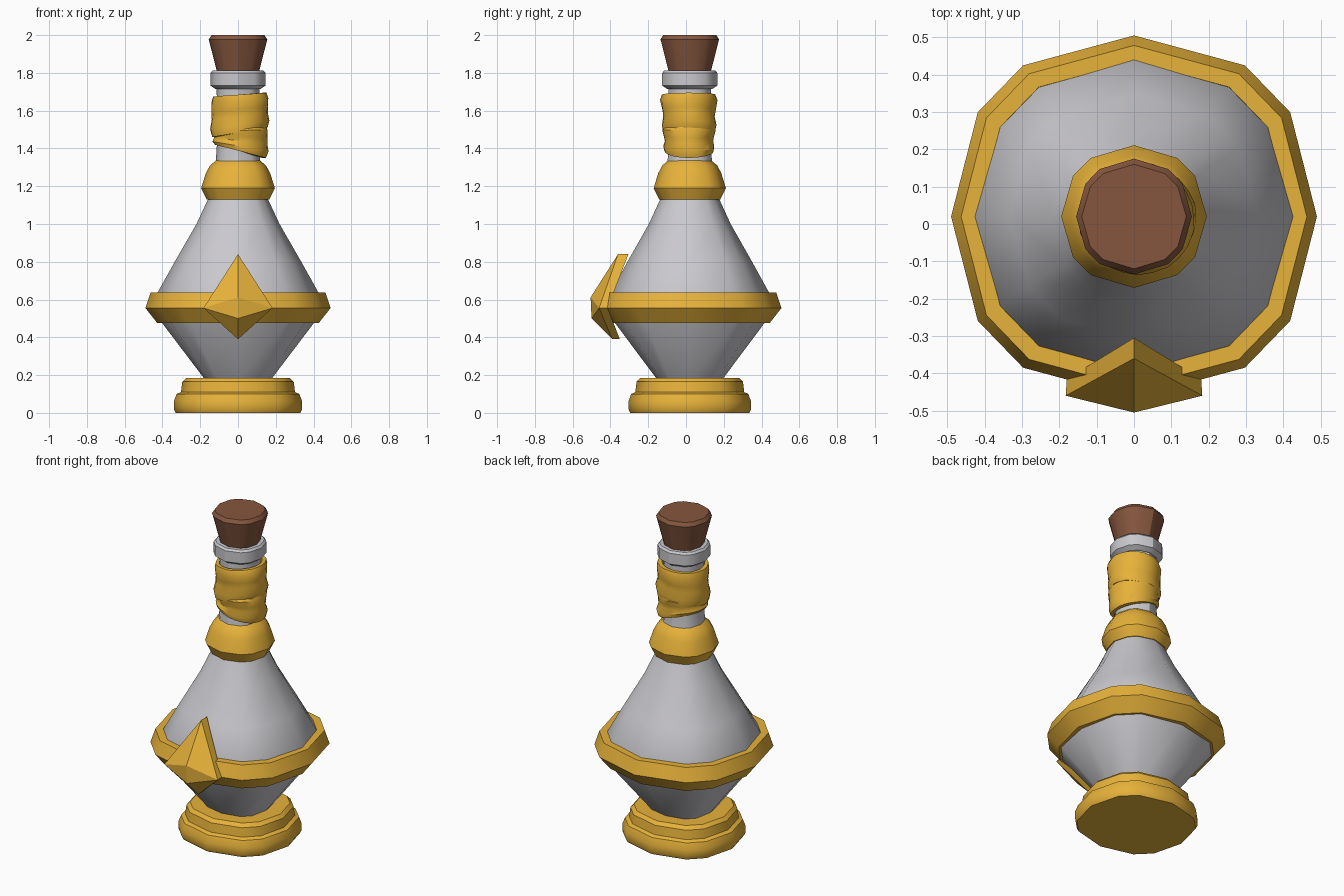
import bpy, bmesh, math, random
from mathutils import Vector

cube = bpy.data.objects.get("Cube")
if cube:
    bpy.data.objects.remove(cube, do_unlink=True)
random.seed(4)
AXIS_Y = 0.02


def material(name, rgb):
    m = bpy.data.materials.new(name)
    m.use_nodes = True
    col = (*rgb, 1.0)
    m.diffuse_color = col
    m.node_tree.nodes["Principled BSDF"].inputs["Base Color"].default_value = col
    return m


gold = material("gold", (0.80, 0.445, 0.042))
glass = material("pale_grey_glass", (0.59, 0.58, 0.61))
cork_brown = material("cork_brown", (0.235, 0.093, 0.048))


def finish(name, bm, mat, smooth=True):
    bmesh.ops.recalc_face_normals(bm, faces=bm.faces)
    me = bpy.data.meshes.new(name)
    bm.to_mesh(me)
    bm.free()
    me.materials.append(mat)
    ob = bpy.data.objects.new(name, me)
    bpy.context.collection.objects.link(ob)
    if smooth:
        bpy.ops.object.select_all(action='DESELECT')
        ob.select_set(True)
        bpy.context.view_layer.objects.active = ob
        bpy.ops.object.shade_smooth_by_angle(angle=math.radians(32))
    return ob


# Twelve slightly uneven sides, shared by every turned part
ANGLES = [math.radians(q * 90 + a) for q in range(4)
          for a in ((0, 34, 54) if q % 2 == 0 else (0, 36, 56))]


def lathe(name, profile, mat, closed=False, y_scale=1.0, bulge=0.015):
    """Turn (radius, z) points round the axis, fuller on the diagonals; cap unless closed."""
    bm = bmesh.new()
    rings = []
    for r, z in profile:
        ring = []
        for a in ANGLES:
            d = r * (1 + bulge * math.sin(2 * a) ** 2)
            ring.append(bm.verts.new((d * math.cos(a), AXIS_Y + y_scale * d * math.sin(a), z)))
        rings.append(ring)
    skin(bm, rings, closed)
    if not closed:
        bm.faces.new(rings[0])
        bm.faces.new(rings[-1])
    return finish(name, bm, mat)


def skin(bm, rings, closed):
    n = len(rings[0])
    for k in range(len(rings) if closed else len(rings) - 1):
        lo, hi = rings[k], rings[(k + 1) % len(rings)]
        for i in range(n):
            j = (i + 1) % n
            bm.faces.new((lo[i], lo[j], hi[j], hi[i]))


# Stepped foot
lathe("base", [(0.33, 0), (0.34, 0.02), (0.34, 0.06), (0.325, 0.1), (0.302, 0.11),
               (0.295, 0.165), (0.275, 0.185)], gold, y_scale=0.955, bulge=0.04)

# Bottle bowl, shoulder, neck and lip
lathe("bottle_bowl", [(0.17, 0.17), (0.405, 0.48), (0.415, 0.51)], glass,
      y_scale=0.985, bulge=0.075)
lathe("bottle_shoulder", [(0.41, 0.51), (0.43, 0.56), (0.43, 0.63), (0.335, 0.80),
                          (0.22, 1.0), (0.15, 1.15)], glass, y_scale=0.985)
lathe("bottle_neck", [(0.15, 1.13), (0.117, 1.34), (0.11, 1.45), (0.113, 1.73)], glass)
lathe("bottle_lip", [(0.12, 1.715), (0.146, 1.733), (0.146, 1.8), (0.135, 1.812)], glass)

# Metal bands
lathe("waist_ring", [(0.39, 0.475), (0.427, 0.475), (0.49, 0.555), (0.463, 0.637),
                     (0.42, 0.637)], gold, closed=True, y_scale=0.99, bulge=0.035)
lathe("neck_collar", [(0.13, 1.13), (0.165, 1.13), (0.195, 1.19), (0.17, 1.27),
                      (0.148, 1.31), (0.118, 1.335)], gold, y_scale=0.98)

# Stopper
lathe("cork", [(0.11, 1.80), (0.155, 1.978), (0.14, 2.0)], cork_brown)


def wrap(name, bottom, top, tilt_bottom, tilt_top, radius, shift):
    """Tilted, creased cloth strip tied round the neck."""
    bm = bmesh.new()
    n = 24
    rows = ((0, 0.82), (0, 0.97), (0.2, 1.04), (0.42, 0.98), (0.6, 1.0), (0.85, 1.04),
            (1, 0.97), (1, 0.82))
    rings = []
    for t, swell in rows:
        ring = []
        for i in range(n):
            a = 2 * math.pi * i / n
            lo = bottom + tilt_bottom * math.cos(a)
            hi = top + tilt_top * math.cos(a)
            fold = 0.025 * math.sin(2 * a + 5 * t)
            r = radius * (swell + fold + random.uniform(-0.015, 0.015))
            ring.append(bm.verts.new((shift + r * math.cos(a),
                                      AXIS_Y - 0.005 + r * math.sin(a) * 0.95,
                                      lo + t * (hi - lo))))
        rings.append(ring)
    skin(bm, rings, True)
    return finish(name, bm, gold)


wrap("upper_wrap", 1.485, 1.685, 0.025, 0.01, 0.149, 0.01)
wrap("lower_wrap", 1.385, 1.515, -0.035, 0.01, 0.14, 0.014)

# Faceted ornament on the front of the waist ring
bm = bmesh.new()
V = lambda x, y, z: bm.verts.new(Vector((x, y, z)))
tip, ridge_hi, ridge_lo, foot = (V(0, -0.36, 0.84), V(0, -0.505, 0.612),
                                 V(0, -0.50, 0.50), V(0, -0.39, 0.39))
tip_b, mid_b, foot_b = V(0, -0.305, 0.84), V(0, -0.425, 0.57), V(0, -0.35, 0.39)
for s in (-1, 1):
    side, side_b = V(s * 0.183, -0.46, 0.555), V(s * 0.18, -0.415, 0.555)
    for f in ((tip, ridge_hi, side), (ridge_hi, ridge_lo, side), (ridge_lo, foot, side),
              (tip, side, side_b, tip_b), (side, foot, foot_b, side_b),
              (tip_b, side_b, mid_b), (mid_b, side_b, foot_b)):
        bm.faces.new(f)
finish("front_ornament", bm, gold, smooth=False)
